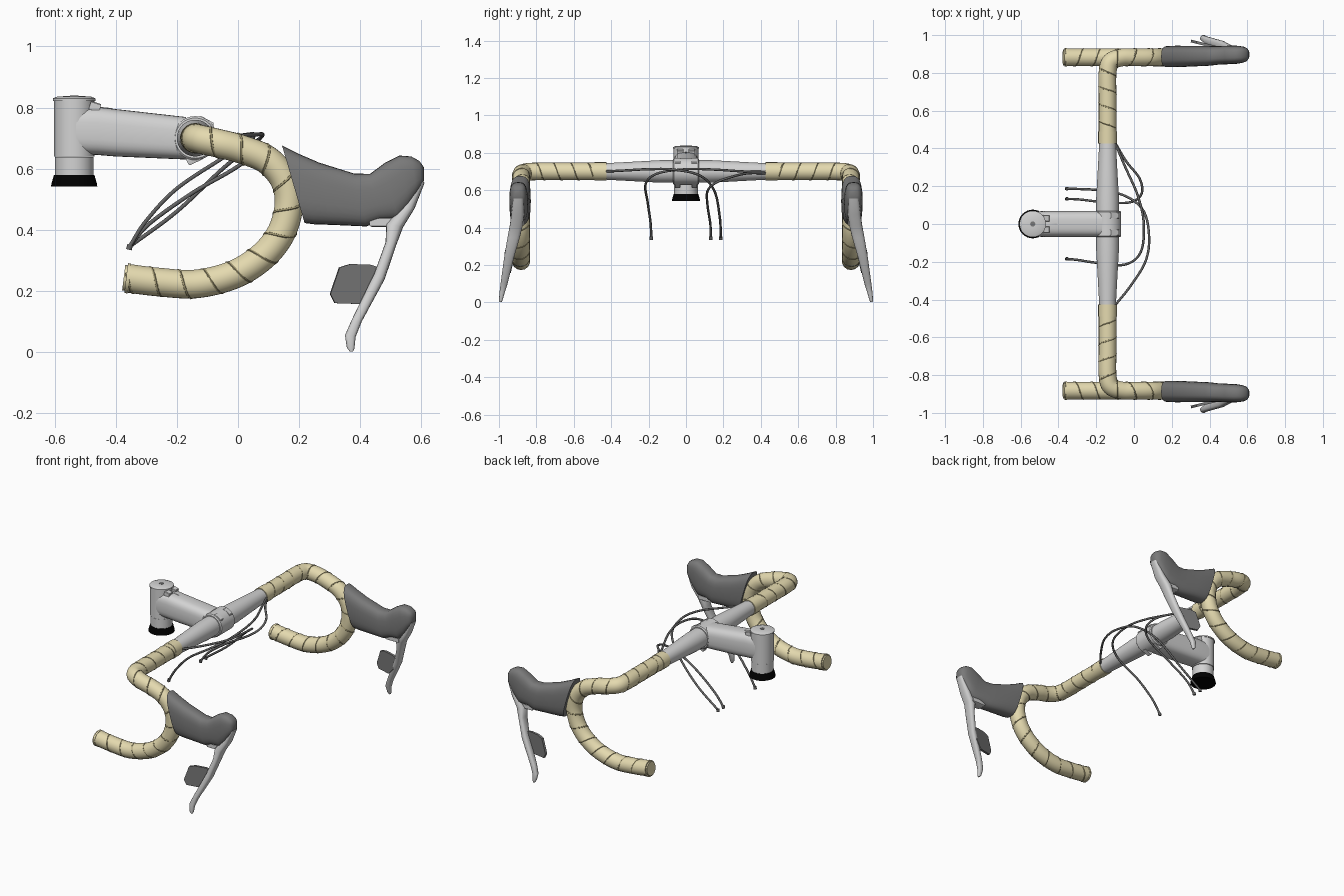
import bpy, bmesh
from math import sin, cos, pi, copysign
from mathutils import Vector as V

cube = bpy.data.objects.get("Cube")
if cube:
    bpy.data.objects.remove(cube, do_unlink=True)


def material(name, r, g, b):
    m = bpy.data.materials.new(name)
    m.use_nodes = True
    m.diffuse_color = (r, g, b, 1)
    m.node_tree.nodes["Principled BSDF"].inputs["Base Color"].default_value = (r, g, b, 1)
    return m


TAPE = material("cream tape", 0.78, 0.70, 0.43)
SEAM = material("tape seam", 0.40, 0.35, 0.19)
SILVER = material("silver metal", 0.65, 0.65, 0.65)
RUBBER = material("grey rubber", 0.19, 0.19, 0.19)
CABLE = material("dark cable", 0.13, 0.13, 0.13)
BLACK = material("black", 0.0, 0.0, 0.0)


def finish(name, bm, mat, mirror=False, angle=40):
    """Turn a bmesh into a shaded object, optionally mirrored left to right."""
    bmesh.ops.recalc_face_normals(bm, faces=bm.faces)
    me = bpy.data.meshes.new(name)
    bm.to_mesh(me)
    bm.free()
    me.materials.append(mat)
    ob = bpy.data.objects.new(name, me)
    bpy.context.collection.objects.link(ob)
    bpy.ops.object.select_all(action="DESELECT")
    bpy.context.view_layer.objects.active = ob
    ob.select_set(True)
    bpy.ops.object.shade_smooth_by_angle(angle=angle * pi / 180)
    if mirror:
        mod = ob.modifiers.new("Mirror", "MIRROR")
        mod.use_axis = (False, True, False)
    return ob


def loft(name, rings, mat, n=24, power=1.0, phase=0.0, **kw):
    """Skin closed rings, each given as centre and two half axes."""
    bm = bmesh.new()
    loops = []
    for c, u, v in rings:
        loop = []
        for k in range(n):
            a = 2 * pi * k / n + phase
            x = copysign(abs(cos(a)) ** power, cos(a))
            y = copysign(abs(sin(a)) ** power, sin(a))
            loop.append(bm.verts.new(V(c) + V(u) * x + V(v) * y))
        loops.append(loop)
    for a, b in zip(loops, loops[1:]):
        for k in range(n):
            j = (k + 1) % n
            bm.faces.new((a[k], a[j], b[j], b[k]))
    bm.faces.new(loops[0])
    bm.faces.new(loops[-1])
    return finish(name, bm, mat, **kw)


def spans(rows):
    """Rings from rows of top x, z, bottom x, z, centre y and half width."""
    out = []
    for x1, z1, x2, z2, y, w in rows:
        top, low = V((x1, y, z1)), V((x2, y, z2))
        out.append(((top + low) / 2, (top - low) / 2, V((0, w, 0))))
    return out


def spline(points, steps):
    """Smooth path through the points."""
    p = [V(q) for q in points]
    p = [2 * p[0] - p[1]] + p + [2 * p[-1] - p[-2]]
    out = []
    for i in range(1, len(p) - 2):
        a, b, c, d = p[i - 1:i + 3]
        for k in range(steps):
            t = k / steps
            out.append(0.5 * (2 * b + (c - a) * t + (2 * a - 5 * b + 4 * c - d) * t ** 2
                              + (3 * b - a - 3 * c + d) * t ** 3))
    return out + [p[-2]]


def frames(path):
    """Untwisted cross-section axes along a path."""
    n, out = V((0.31, 0.2, 0.93)), []
    for i, p in enumerate(path):
        t = (path[min(i + 1, len(path) - 1)] - path[max(i - 1, 0)]).normalized()
        n = (n - t * n.dot(t)).normalized()
        out.append((p, n, t.cross(n)))
    return out


def tube(name, path, r, mat, n=20, **kw):
    return loft(name, [(p, u * r, v * r) for p, u, v in frames(path)], mat, n, **kw)


def turned(name, x, profile, mat, n=32):
    """Upright round part from (radius, height) pairs."""
    return loft(name, [((x, 0, z), (r, 0, 0), (0, r, 0)) for r, z in profile], mat, n)


def block(name, loc, size, tilt, mat, mirror=False):
    """Bevelled box tilted about the bar direction."""
    c, s = cos(tilt), sin(tilt)
    u, w = V((c, 0, s)) * size[0] / 2, V((-s, 0, c)) * size[2] / 2
    y = V((0, size[1] / 2, 0))
    rings = [(V(loc) + w * h, u * f * 1.4142, y * f * 1.4142)
             for h, f in ((-1, 0.85), (-0.8, 1), (0.8, 1), (1, 0.85))]
    return loft(name, rings, mat, 4, phase=pi / 4, mirror=mirror)


# Bare tapered centre of the handlebar
BX, BZ = -0.14, 0.70
loft("handlebar_centre",
     [((BX, y, BZ), (r, 0, 0), (0, 0, r)) for y, r in
      ((-0.45, 0.043), (-0.3, 0.051), (-0.14, 0.06), (0.14, 0.06), (0.3, 0.051), (0.45, 0.043))],
     SILVER, 32)

# Taped bar: tops, corner, ramp and drop
bar = spline([(BX, 0.43, BZ), (BX, 0.55, BZ), (BX, 0.68, BZ), (BX, 0.80, BZ),
              (-0.122, 0.86, 0.696), (-0.06, 0.882, 0.682), (0.01, 0.882, 0.664),
              (0.09, 0.882, 0.632), (0.142, 0.882, 0.58), (0.165, 0.882, 0.52),
              (0.162, 0.882, 0.45), (0.133, 0.882, 0.375), (0.075, 0.882, 0.308),
              (-0.015, 0.882, 0.253), (-0.136, 0.882, 0.223), (-0.26, 0.882, 0.229),
              (-0.366, 0.882, 0.242)], 20)
tube("bar_tape", bar, 0.047, TAPE, mirror=True)
tube("tape_cuff", [V((BX, 0.425, BZ)), V((BX, 0.49, BZ))], 0.0495, TAPE, mirror=True)
tube("bar_end_plug", [bar[-1], bar[-1] + V((-0.008, 0, 0.001))], 0.042, TAPE, mirror=True)
tube("bar_end_rim", [bar[-3], bar[-1]], 0.0495, TAPE, mirror=True)

# Spiral seam along the tape wraps
seam, length = [], 0
for (p, u, v), q in zip(frames(bar), [bar[0]] + bar):
    length += (p - q).length
    a = -2 * pi * length / 0.092
    if length > 0.06:
        seam.append(p + (u * cos(a) + v * sin(a)) * 0.044)
tube("tape_seam", seam, 0.0055, SEAM, 6, mirror=True)

# Brake hoods
loft("brake_hood", spans([
    (0.144, 0.676, 0.218, 0.422, 0.886, 0.056),
    (0.20, 0.648, 0.25, 0.418, 0.887, 0.057),
    (0.265, 0.62, 0.31, 0.416, 0.888, 0.055),
    (0.38, 0.584, 0.42, 0.411, 0.89, 0.052),
    (0.432, 0.583, 0.465, 0.43, 0.893, 0.049),
    (0.479, 0.618, 0.525, 0.432, 0.895, 0.049),
    (0.528, 0.643, 0.56, 0.475, 0.896, 0.048),
    (0.567, 0.640, 0.585, 0.515, 0.897, 0.043),
    (0.594, 0.625, 0.600, 0.54, 0.897, 0.035),
    (0.608, 0.605, 0.608, 0.56, 0.897, 0.02)]),
    RUBBER, 28, 0.7, mirror=True)

# Brake levers
loft("brake_lever", spans([
    (0.611, 0.555, 0.585, 0.56, 0.897, 0.026),
    (0.578, 0.47, 0.53, 0.47, 0.90, 0.034),
    (0.54, 0.408, 0.485, 0.42, 0.907, 0.035),
    (0.516, 0.345, 0.483, 0.36, 0.92, 0.033),
    (0.48, 0.238, 0.447, 0.26, 0.944, 0.027),
    (0.405, 0.10, 0.372, 0.105, 0.972, 0.019),
    (0.385, 0.05, 0.35, 0.055, 0.983, 0.014),
    (0.381, 0.012, 0.356, 0.015, 0.99, 0.01),
    (0.376, 0.001, 0.366, 0.001, 0.992, 0.006)]),
    SILVER, 16, 0.75, mirror=True)
block("lever_pivot", (0.475, 0.895, 0.425), (0.09, 0.06, 0.03), 0.0, SILVER, True)

# Shift paddles behind the levers
bm = bmesh.new()
outline = [(0.30, 0.19), (0.33, 0.277), (0.365, 0.288), (0.43, 0.286), (0.465, 0.275),
           (0.44, 0.20), (0.40, 0.157), (0.315, 0.16)]
face = bm.faces.new([bm.verts.new((x, 0.932 + (0.42 - x) * 0.25, z)) for x, z in outline])
grown = bmesh.ops.extrude_face_region(bm, geom=[face])["geom"]
bmesh.ops.translate(bm, vec=(0.003, 0.014, 0),
                    verts=[g for g in grown if isinstance(g, bmesh.types.BMVert)])
finish("shift_paddle", bm, RUBBER, mirror=True)

# Stem body with softly squared section
loft("stem_body", spans([
    (-0.53, 0.802, -0.53, 0.648, 0, 0.066),
    (-0.46, 0.802, -0.46, 0.645, 0, 0.069),
    (-0.40, 0.795, -0.40, 0.640, 0, 0.069),
    (-0.17, 0.769, -0.17, 0.630, 0, 0.07)]),
    SILVER, 32, 0.65)

# Steerer clamp, top cap, spacer and flared base
SX = -0.536
turned("steerer_clamp", SX, [(0.066, 0.64), (0.066, 0.824)], SILVER)
turned("top_cap", SX, [(0.07, 0.822), (0.07, 0.83), (0.055, 0.836), (0.02, 0.838)], SILVER)
turned("top_cap_bolt", SX, [(0.014, 0.835), (0.014, 0.84)], RUBBER, 12)
turned("steerer_spacer", SX, [(0.063, 0.575), (0.063, 0.638)], SILVER)
turned("flared_base", SX, [(0.076, 0.541), (0.074, 0.552), (0.066, 0.58)], BLACK)
block("steerer_clamp_lug", (-0.468, 0.03, 0.802), (0.035, 0.035, 0.03), -0.3, SILVER, True)
block("clamp_slot", (-0.44, 0, 0.793), (0.06, 0.01, 0.016), -0.1, SILVER)

# Handlebar clamp with bolt lugs
loft("bar_clamp", [((BX, y, BZ), (r, 0, 0), (0, 0, r)) for y, r in
                   ((-0.07, 0.066), (-0.064, 0.072), (0.064, 0.072), (0.07, 0.066))], SILVER, 32)
for z, x, tilt, label in ((0.742, -0.112, -0.5, "upper"), (0.642, -0.145, 0.45, "lower")):
    block(label + "_clamp_lug", (x, 0.045, z), (0.055, 0.03, 0.045), tilt, SILVER, True)

# Loose cables with end ferrules
cables = {
    "crossing_left_cable": [(-0.10, 0.43, 0.70), (-0.05, 0.31, 0.70), (0.02, 0.15, 0.71),
                            (0.052, 0, 0.712), (0.035, -0.15, 0.69), (-0.05, -0.215, 0.635),
                            (-0.2, -0.205, 0.535), (-0.3, -0.19, 0.43), (-0.355, -0.185, 0.345)],
    "crossing_right_cable": [(-0.10, -0.43, 0.70), (-0.02, -0.33, 0.705), (0.06, -0.2, 0.712),
                             (0.08, -0.07, 0.71), (0.05, 0.07, 0.68), (-0.05, 0.15, 0.60),
                             (-0.2, 0.18, 0.46), (-0.355, 0.187, 0.345)],
    "short_left_cable": [(-0.10, 0.43, 0.69), (-0.04, 0.33, 0.69), (0.03, 0.24, 0.67),
                         (0.04, 0.16, 0.64), (-0.02, 0.115, 0.595), (-0.15, 0.115, 0.52),
                         (-0.29, 0.13, 0.42), (-0.355, 0.133, 0.345)],
}
for name, pts in cables.items():
    tube(name, spline(pts, 8), 0.0065, CABLE, 10)
    end = V(pts[-1])
    tube(name + "_ferrule", [end + V((0.002, 0, 0.006)), end - V((0.002, 0, 0.01))],
         0.0095, CABLE, 12)
